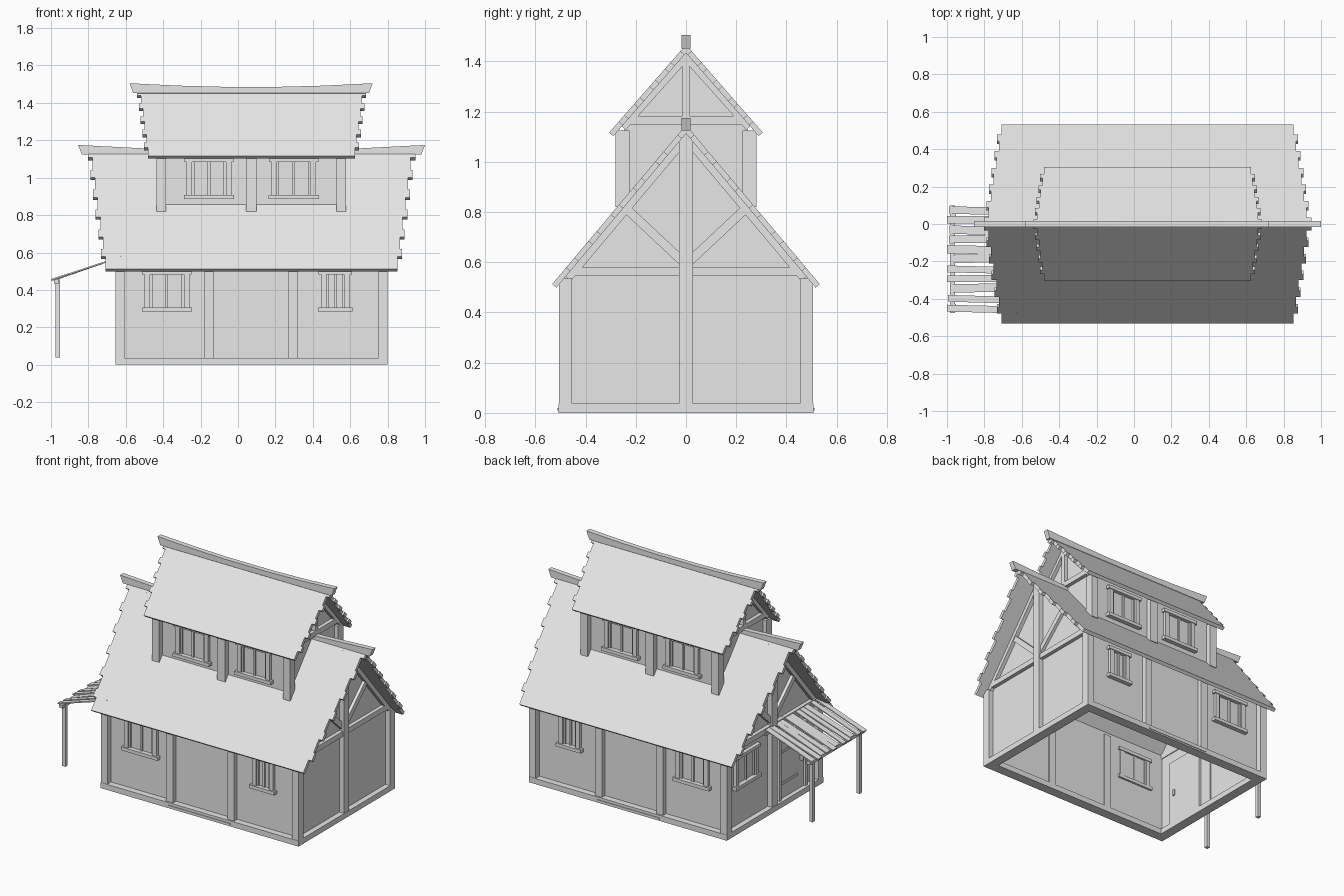
import bpy, bmesh, math, random
from mathutils import Vector

random.seed(4)
if "Cube" in bpy.data.objects:
    bpy.data.objects.remove(bpy.data.objects["Cube"], do_unlink=True)

grey = bpy.data.materials.new("plain_grey")
grey.use_nodes = True
grey.diffuse_color = (0.8, 0.8, 0.8, 1)
grey.node_tree.nodes["Principled BSDF"].inputs["Base Color"].default_value = (0.8, 0.8, 0.8, 1)

CX = 0.0725  # middle of the house along x


def prism(name, points, offset, bevel=0):
    """Extrude a flat polygon by an offset vector."""
    bm = bmesh.new()
    face = bm.faces.new([bm.verts.new(p) for p in points])
    new = bmesh.ops.extrude_face_region(bm, geom=[face])["geom"]
    bmesh.ops.translate(bm, vec=offset, verts=[g for g in new if isinstance(g, bmesh.types.BMVert)])
    bmesh.ops.recalc_face_normals(bm, faces=bm.faces)
    mesh = bpy.data.meshes.new(name)
    bm.to_mesh(mesh)
    bm.free()
    mesh.materials.append(grey)
    obj = bpy.data.objects.new(name, mesh)
    bpy.context.collection.objects.link(obj)
    if bevel:
        mod = obj.modifiers.new("Bevel", "BEVEL")
        mod.width, mod.segments = bevel, 3
        bpy.ops.object.select_all(action="DESELECT")
        obj.select_set(True)
        bpy.context.view_layer.objects.active = obj
        bpy.ops.object.shade_smooth_by_angle(angle=math.radians(40))
    return obj


def box(name, x, y, z, bevel=0):
    return prism(name, [(x[0], y[0], z[0]), (x[1], y[0], z[0]), (x[1], y[1], z[0]), (x[0], y[1], z[0])],
                 Vector((0, 0, z[1] - z[0])), bevel)


def side_box(name, axis, sign, u, d, z):
    """Box on a wall: u runs along the wall, d is the distance outward."""
    out = sorted((sign * d[0], sign * d[1]))
    return box(name, u, out, z) if axis == "y" else box(name, out, u, z)


def beam(name, x, a, b, width):
    """Slanted timber in the gable plane between two (y, z) points."""
    a, b = Vector(a), Vector(b)
    n = (b - a).normalized().orthogonal() * width / 2
    corners = [a + n, b + n, b - n, a - n]
    prism(name, [(x[0], p.x, p.y) for p in corners], Vector((x[1] - x[0], 0, 0)))


def window(name, axis, sign, u, d, z, width):
    """Framed window with header, sill and central mullion."""
    h = width / 2
    z0, z1 = z
    for e in (-1, 1):
        side_box(name + "_jamb", axis, sign, sorted((u + e * h, u + e * (h - 0.03))), (d - 0.025, d + 0.02), z)
        side_box(name + "_sash", axis, sign, sorted((u + e * (h - 0.03), u + e * (h - 0.042))),
                 (d - 0.022, d + 0.01), z)
    side_box(name + "_mullion", axis, sign, (u - 0.007, u + 0.007), (d - 0.022, d + 0.01), z)
    side_box(name + "_sill", axis, sign, (u - h - 0.014, u + h + 0.014), (d - 0.03, d + 0.03), (z0 - 0.022, z0))
    side_box(name + "_header", axis, sign, (u - h - 0.012, u + h + 0.012), (d - 0.03, d + 0.025), (z1 - 0.012, z1 + 0.01))


def roof(name, run, z_eave, z_ridge, half_eave, half_ridge, teeth):
    """Two slopes with stepped, toothed gable edges."""
    edge = []
    for i in range(teeth):
        for f0, f1, out in ((0, 0.62, 0), (0.62, 1, 0.016)):
            t0, t1 = (i + f0) / teeth, (i + f1) / teeth
            half = half_eave + (half_ridge - half_eave) * t0 + out
            edge += [(half, t0), (half, t1)]
    outline = edge + [(-u, t) for u, t in reversed(edge)]
    rise = z_ridge - z_eave
    for s, label in ((-1, "front"), (1, "back")):
        normal = Vector((0, s * rise, run)).normalized()
        pts = [(CX + u, s * run * (1 - t), z_eave + rise * t) for u, t in outline]
        prism(name + "_" + label, pts, normal * -0.022)


def ridge(name, x0, x1, z_low, z_top, sag):
    """Ridge board whose ends kick up and overhang."""
    mid, half = (x0 + x1) / 2, (x1 - x0) / 2
    top = [(mid + half * k, z_top - sag * (1 - k * k)) for k in (-1, -0.6, -0.25, 0.25, 0.6, 1)]
    low = [(x1 - 0.02, z_low), (x0 + 0.02, z_low)]
    prism(name, [(x, -0.017, z) for x, z in top + low], Vector((0, 0.034, 0)))


# Foundation ring and thresholds
for s in (-1, 1):
    side_box("foundation_long", "y", s, (-0.655, 0.80), (0.44, 0.507), (0, 0.037))
    side_box("threshold", "y", s, (-0.16, 0.30), (0.48, 0.511), (0.01, 0.02))
for x in ((-0.655, -0.59), (0.735, 0.80)):
    box("foundation_end", x, (-0.44, 0.44), (0, 0.037))

# Lower storey walls and posts
for s in (-1, 1):
    side_box("long_wall", "y", s, (-0.62, 0.765), (0.448, 0.465), (0.03, 0.57))
    for x in ((-0.655, -0.607), (0.752, 0.80)):
        side_box("corner_post", "y", s, x, (0.455, 0.505), (0.035, 0.535))
    for x in ((-0.18, -0.13), (0.27, 0.32)):
        side_box("wall_post", "y", s, x, (0.44, 0.497), (0.035, 0.55))
    window("wide_window", "y", s, -0.38, 0.465, (0.307, 0.495), 0.24)
    window("narrow_window", "y", s, 0.52, 0.465, (0.307, 0.495), 0.155)

# Lower gable ends with timber framing
for e in (-1, 1):
    def ex(a, b):
        return sorted((CX + e * a, CX + e * b))
    wall = ex(0.675, 0.692)
    gable = [(-0.455, 0.03), (0.455, 0.03), (0.455, 0.57), (0, 1.11), (-0.455, 0.57)]
    prism("gable_wall", [(wall[0], y, z) for y, z in gable], Vector((wall[1] - wall[0], 0, 0)))
    box("gable_post", ex(0.67, 0.725), (-0.027, 0.027), (0.035, 1.115))
    box("gable_tie", ex(0.67, 0.717), (-0.455, 0.455), (0.545, 0.58))
    for s in (-1, 1):
        beam("gable_brace", ex(0.68, 0.712), (s * 0.015, 0.605), (s * 0.25, 0.825), 0.036)
        beam("gable_rafter", ex(0.68, 0.717), (s * 0.47, 0.535), (s * 0.005, 1.088), 0.03)

# Entrance end: window and plank door with hinges
window("end_window", "x", -1, 0.265, 0.62, (0.307, 0.495), 0.24)
side_box("door", "x", -1, (-0.34, -0.09), (0.59, 0.626), (0.037, 0.45))
for y in ((-0.36, -0.34), (-0.09, -0.07)):
    side_box("door_jamb", "x", -1, y, (0.59, 0.64), (0.037, 0.47))
side_box("door_lintel", "x", -1, (-0.36, -0.07), (0.59, 0.64), (0.45, 0.47))
for z in (0.13, 0.34):
    side_box("door_hinge", "x", -1, (-0.27, -0.09), (0.62, 0.632), (z, z + 0.015))
side_box("door_handle", "x", -1, (-0.32, -0.305), (0.58, 0.645), (0.22, 0.26))

# Lower roof
roof("lower_roof", 0.533, 0.513, 1.147, 0.78, 0.865, 6)
ridge("lower_ridge", -0.855, 1.0, 1.125, 1.175, 0.03)

# Upper storey walls and posts
for s in (-1, 1):
    side_box("upper_wall", "y", s, (-0.41, 0.555), (0.228, 0.245), (0.83, 1.15))
    for x in ((-0.436, -0.385), (0.527, 0.578)):
        side_box("upper_corner_post", "y", s, x, (0.225, 0.28), (0.82, 1.125))
    side_box("upper_middle_post", "y", s, (0.043, 0.10), (0.225, 0.28), (0.82, 1.125))
    for x in (-0.155, 0.298):
        window("upper_window", "y", s, x, 0.245, (0.907, 1.095), 0.24)

# Upper gable ends
for e in (-1, 1):
    wall = ex(0.465, 0.48) if e == 1 else sorted((CX - 0.465, CX - 0.48))
    gable = [(-0.24, 0.83), (0.24, 0.83), (0.24, 1.15), (0, 1.43), (-0.24, 1.15)]
    prism("upper_gable_wall", [(wall[0], y, z) for y, z in gable], Vector((wall[1] - wall[0], 0, 0)))
    near = sorted((CX + e * 0.46, CX + e * 0.505))
    box("upper_gable_post", near, (-0.013, 0.013), (1.18, 1.44))
    box("upper_gable_tie", near, (-0.228, 0.228), (1.148, 1.183))
    for s in (-1, 1):
        beam("upper_gable_rafter", near, (s * 0.25, 1.137), (s * 0.005, 1.412), 0.028)

# Upper roof
roof("upper_roof", 0.306, 1.117, 1.467, 0.553, 0.60, 5)
ridge("upper_ridge", -0.58, 0.72, 1.452, 1.505, 0.02)

# Lean-to canopy: posts, beam and uneven slats
for y in (-0.44, 0.055):
    box("canopy_post", (-0.977, -0.953), (y - 0.012, y + 0.012), (0.04, 0.455))
box("canopy_beam", (-0.985, -0.957), (-0.475, 0.10), (0.435, 0.455))
box("canopy_ledger", (-0.65, -0.625), (-0.45, 0.09), (0.535, 0.56))
for i in range(11):
    y = -0.45 + i * 0.0525
    w, drift = random.uniform(0.017, 0.023), random.uniform(-0.012, 0.012)
    x = -1.0 + random.uniform(0, 0.012) * (i % 3)
    prism("canopy_slat", [(x, y - w, 0.45), (x, y + w, 0.45),
                          (-0.625, y + w + drift, 0.573), (-0.625, y - w + drift, 0.573)], Vector((0, 0, 0.008)))
